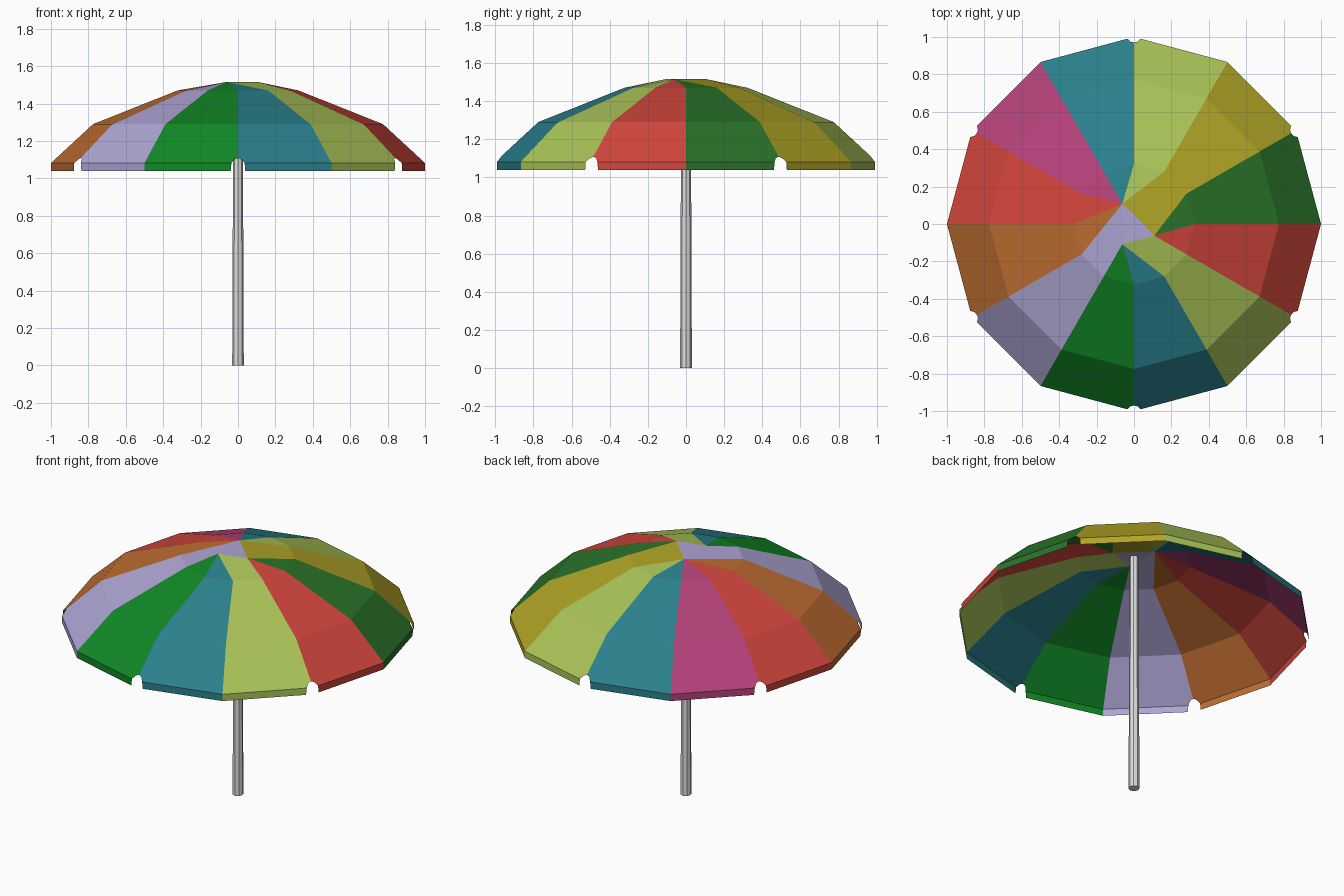
import bpy, bmesh, math
from mathutils import Vector

if "Cube" in bpy.data.objects:
    bpy.data.objects.remove(bpy.data.objects["Cube"])


def material(name, rgb):
    m = bpy.data.materials.new(name)
    lin = [((c / 255 + 0.055) / 1.055) ** 2.4 if c > 10 else c / 255 / 12.92 for c in rgb]
    m.diffuse_color = (*lin, 1)
    m.use_nodes = True
    m.node_tree.nodes["Principled BSDF"].inputs["Base Color"].default_value = m.diffuse_color
    return m


COLOURS = {
    "dark_green": (42, 116, 42), "yellow": (176, 164, 38), "lime": (170, 196, 88),
    "teal": (42, 128, 141), "magenta": (180, 66, 122), "red": (210, 70, 60),
    "orange": (190, 109, 49), "lavender": (174, 165, 212), "green": (17, 136, 38),
}
names = list(COLOURS)
mats = [material(n, c) for n, c in COLOURS.items()]
# Panel colours, counter-clockwise from +x
PANELS = ["dark_green", "yellow", "lime", "teal", "magenta", "red",
          "orange", "lavender", "green", "teal", "lime", "red"]


def ring(r, z, k):
    a = math.radians(30 * k)
    return Vector((r * math.cos(a), r * math.sin(a), z))


# Canopy rings: upper, middle, rim, hem of valance
UPPER, MIDDLE, RIM, HEM = (0.323, 1.47), (0.775, 1.29), (1.0, 1.082), (1.0, 1.04)
# Small flat triangle on top; each panel runs up to one or two of its corners
A, B, C = (ring(0.125, 1.515, k) for k in (4, 11, 8))
TOPS = [[B], [A, B], [A], [A], [A], [A], [A], [C, A], [C], [C], [B, C], [B]]

bm = bmesh.new()


def face(points, colour):
    f = bm.faces.new([bm.verts.new(p) for p in points])
    f.material_index = names.index(colour)


def side(k, other):
    """Rim outline at seam k of a panel: (canopy points downwards, hem point)."""
    rim, hem = ring(*RIM, k), ring(*HEM, k)
    if k % 2 == 0:
        return [rim], hem
    # notch cut at every second seam
    apex = rim.lerp(ring(*MIDDLE, k), 0.13)
    low = rim.lerp(ring(*RIM, other), 0.07)
    mid = apex.lerp(low, 0.55) + (apex - rim) * 0.25
    return [apex, mid, low], hem.lerp(ring(*HEM, other), 0.078)


for k, colour in enumerate(PANELS):
    u0, u1 = ring(*UPPER, k), ring(*UPPER, k + 1)
    m0, m1 = ring(*MIDDLE, k), ring(*MIDDLE, k + 1)
    left, hem0 = side(k, k + 1)
    right, hem1 = side(k + 1, k)
    face([u0, u1] + TOPS[k], colour)
    face([u0, m0, m1, u1], colour)
    face([m0] + left + right[::-1] + [m1], colour)
    face([left[-1], hem0, hem1, right[-1]], colour)       # valance
face([A, C, B], "lavender")                               # flat top

bmesh.ops.remove_doubles(bm, verts=bm.verts[:], dist=0.0005)
bmesh.ops.recalc_face_normals(bm, faces=bm.faces[:])
# make sure the shell faces outwards
bm.normal_update()
if sum(f.normal.z * f.calc_area() for f in bm.faces) < 0:
    bmesh.ops.reverse_faces(bm, faces=bm.faces[:])
mesh = bpy.data.meshes.new("canopy")
bm.to_mesh(mesh)
bm.free()
for m in mats:
    mesh.materials.append(m)
bpy.context.collection.objects.link(bpy.data.objects.new("canopy", mesh))

# Pole, slightly tapered
bpy.ops.mesh.primitive_cone_add(vertices=8, radius1=0.031, radius2=0.025,
                                depth=1.5, location=(0, 0, 0.75))
pole = bpy.context.object
pole.name = "pole"
pole.data.materials.append(material("light_grey", (222, 222, 222)))
